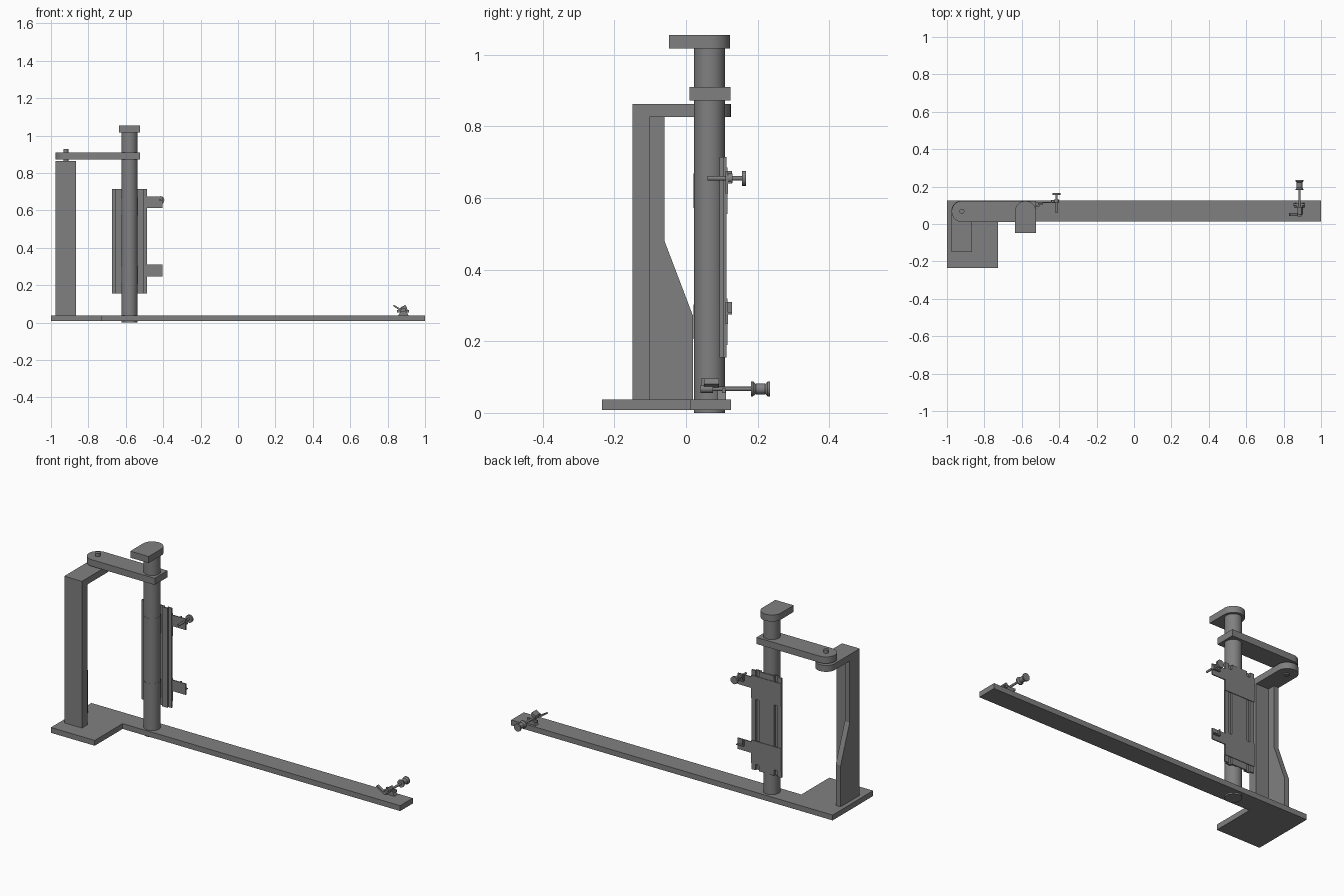
import bpy, bmesh, math
from mathutils import Matrix, Vector

if "Cube" in bpy.data.objects:
    bpy.data.objects.remove(bpy.data.objects["Cube"])

grey = bpy.data.materials.new("mid grey")
grey.diffuse_color = (0.216, 0.216, 0.216, 1)
grey.use_nodes = True
grey.node_tree.nodes["Principled BSDF"].inputs["Base Color"].default_value = grey.diffuse_color


def finish(name, bm, smooth=False):
    bmesh.ops.recalc_face_normals(bm, faces=bm.faces)
    me = bpy.data.meshes.new(name)
    bm.to_mesh(me)
    bm.free()
    me.materials.append(grey)
    ob = bpy.data.objects.new(name, me)
    bpy.context.collection.objects.link(ob)
    if smooth:
        bpy.ops.object.select_all(action='DESELECT')
        ob.select_set(True)
        bpy.context.view_layer.objects.active = ob
        bpy.ops.object.shade_smooth_by_angle()
    return ob


def prism(name, pts, axis, lo, hi, smooth=False):
    """Extrude a 2D outline along axis: z uses (x,y), x uses (y,z), y uses (x,z)."""
    place = {'z': lambda a, b, c: (a, b, c), 'x': lambda a, b, c: (c, a, b),
             'y': lambda a, b, c: (a, c, b)}[axis]
    bm = bmesh.new()
    face = bm.faces.new([bm.verts.new(place(a, b, lo)) for a, b in pts])
    ext = bmesh.ops.extrude_face_region(bm, geom=[face])
    move = Vector(place(0, 0, hi - lo))
    bmesh.ops.translate(bm, vec=move, verts=[v for v in ext['geom'] if isinstance(v, bmesh.types.BMVert)])
    return finish(name, bm, smooth)


def box(name, x0, x1, y0, y1, z0, z1):
    return prism(name, [(x0, y0), (x1, y0), (x1, y1), (x0, y1)], 'z', z0, z1)


def rod(name, p, q, r, r2=None, n=32):
    p, q = Vector(p), Vector(q)
    bm = bmesh.new()
    m = Matrix.Translation((p + q) / 2) @ (q - p).to_track_quat('Z', 'Y').to_matrix().to_4x4()
    bmesh.ops.create_cone(bm, cap_ends=True, segments=n, radius1=r, radius2=r if r2 is None else r2,
                          depth=(q - p).length, matrix=m)
    return finish(name, bm, True)


def arc(cx, cy, r, a0, a1, n=20):
    return [(cx + r * math.cos(math.radians(a0 + (a1 - a0) * i / n)),
             cy + r * math.sin(math.radians(a0 + (a1 - a0) * i / n))) for i in range(n + 1)]


CX, CY = -0.58, 0.066      # post axis

# L-shaped base: long bar with a foot pad
prism("base", [(-1, -0.235), (-0.727, -0.235), (-0.727, 0.013), (1, 0.013), (1, 0.125), (-1, 0.125)],
      'z', 0.008, 0.038)

# upright, its round-ended top arm and the side rib
box("upright", -0.976, -0.866, -0.15, -0.102, 0.038, 0.863)
prism("upright_arm", [(-0.976, -0.102), (-0.866, -0.102)] + arc(-0.921, 0.07, 0.055, 0, 180),
      'z', 0.827, 0.863, True)
prism("upright_rib", [(-0.102, 0.038), (0.02, 0.038), (0.02, 0.27), (-0.06, 0.48), (-0.06, 0.827),
                      (-0.102, 0.827)], 'x', -0.976, -0.946)

# swing arm with pivot pin
prism("swing_arm", [(-0.525, 0.01), (-0.525, 0.124)] + arc(-0.918, 0.067, 0.057, 90, 270),
      'z', 0.873, 0.91, True)
rod("pivot_pin", (-0.92, 0.068, 0.82), (-0.92, 0.068, 0.928), 0.013)

# post and cap
rod("post", (CX, CY, 0), (CX, CY, 1.02), 0.0435, n=48)
prism("post_cap", [(CX - 0.057, -0.047), (CX + 0.057, -0.047)] + arc(CX, CY, 0.057, 0, 180),
      'z', 1.018, 1.055, True)

# ribbed plate behind the post: flat strips joined by two grooves
outline = [(-0.093, 0.113), (-0.068, 0.113), (-0.068, 0.101), (-0.048, 0.101), (-0.048, 0.113)]
outline += [(-x, y) for x, y in reversed(outline)]
back = [(x, y - 0.008) for x, y in reversed(outline)]
back = [(0.093, 0.105), (0.074, 0.105), (0.074, 0.094), (0.042, 0.094), (0.042, 0.105),
        (-0.042, 0.105), (-0.042, 0.094), (-0.074, 0.094), (-0.074, 0.105), (-0.093, 0.105)]
prism("mount_plate", [(CX + x, y) for x, y in outline + back], 'z', 0.155, 0.715)

# bands over the plate, straps round the post, and clamp tabs
for tag, z in (("lower", 0.255), ("upper", 0.62)):
    box(tag + "_band", CX - 0.093, CX + 0.093, 0.111, 0.116, z - 0.065, z + 0.065)
    rod(tag + "_strap", (CX, CY, z - 0.048), (CX, CY, z + 0.048), 0.0445, n=48)
    box(tag + "_tab", CX + 0.09, -0.403, 0.111, 0.117, z - 0.007, z + 0.055)
    box(tag + "_tab_lip", -0.445, -0.403, 0.117, 0.129, z + 0.02, z + 0.026)
    box(tag + "_tab_end", -0.445, -0.439, 0.117, 0.129, z + 0.02, z + 0.055)

# thumb screw on the upper tab
rod("thumb_screw_shaft", (-0.415, 0.06, 0.655), (-0.415, 0.158, 0.655), 0.006, n=16)
rod("thumb_screw_nut", (-0.415, 0.116, 0.655), (-0.415, 0.13, 0.655), 0.013, n=16)
rod("thumb_screw_head", (-0.415, 0.156, 0.655), (-0.415, 0.167, 0.655), 0.021)

# end clamp on the bar: foot, bracket, lever, cross piece
EX, EZ = 0.885, 0.067
prism("clamp_foot", [(EX - 0.028, 0.038), (EX + 0.026, 0.038), (EX + 0.015, 0.062), (EX - 0.015, 0.062)],
      'y', 0.088, 0.112)
rod("clamp_hub", (EX, 0.04, EZ), (EX, 0.075, EZ), 0.011, n=16)
prism("clamp_lever", [(EX - 0.056, 0.089), (EX - 0.01, 0.058), (EX - 0.003, 0.066), (EX - 0.052, 0.096)],
      'y', 0.042, 0.06)
prism("clamp_jaw", [(EX - 0.01, 0.062), (EX + 0.018, 0.08), (EX + 0.01, 0.096), (EX - 0.012, 0.08)],
      'y', 0.05, 0.092)
box("clamp_cross_piece", EX - 0.034, EX + 0.028, 0.1, 0.11, 0.055, 0.068)

# spool-shaped knob on the clamp shaft
rod("clamp_shaft", (EX, 0.045, EZ), (EX, 0.185, EZ), 0.006, n=16)
rod("knob_rim_inner", (EX, 0.181, EZ), (EX, 0.187, EZ), 0.021)
rod("knob_taper_inner", (EX, 0.187, EZ), (EX, 0.195, EZ), 0.021, 0.014)
rod("knob_waist", (EX, 0.195, EZ), (EX, 0.221, EZ), 0.015)
rod("knob_taper_outer", (EX, 0.221, EZ), (EX, 0.228, EZ), 0.014, 0.021)
rod("knob_rim_outer", (EX, 0.228, EZ), (EX, 0.235, EZ), 0.021)
